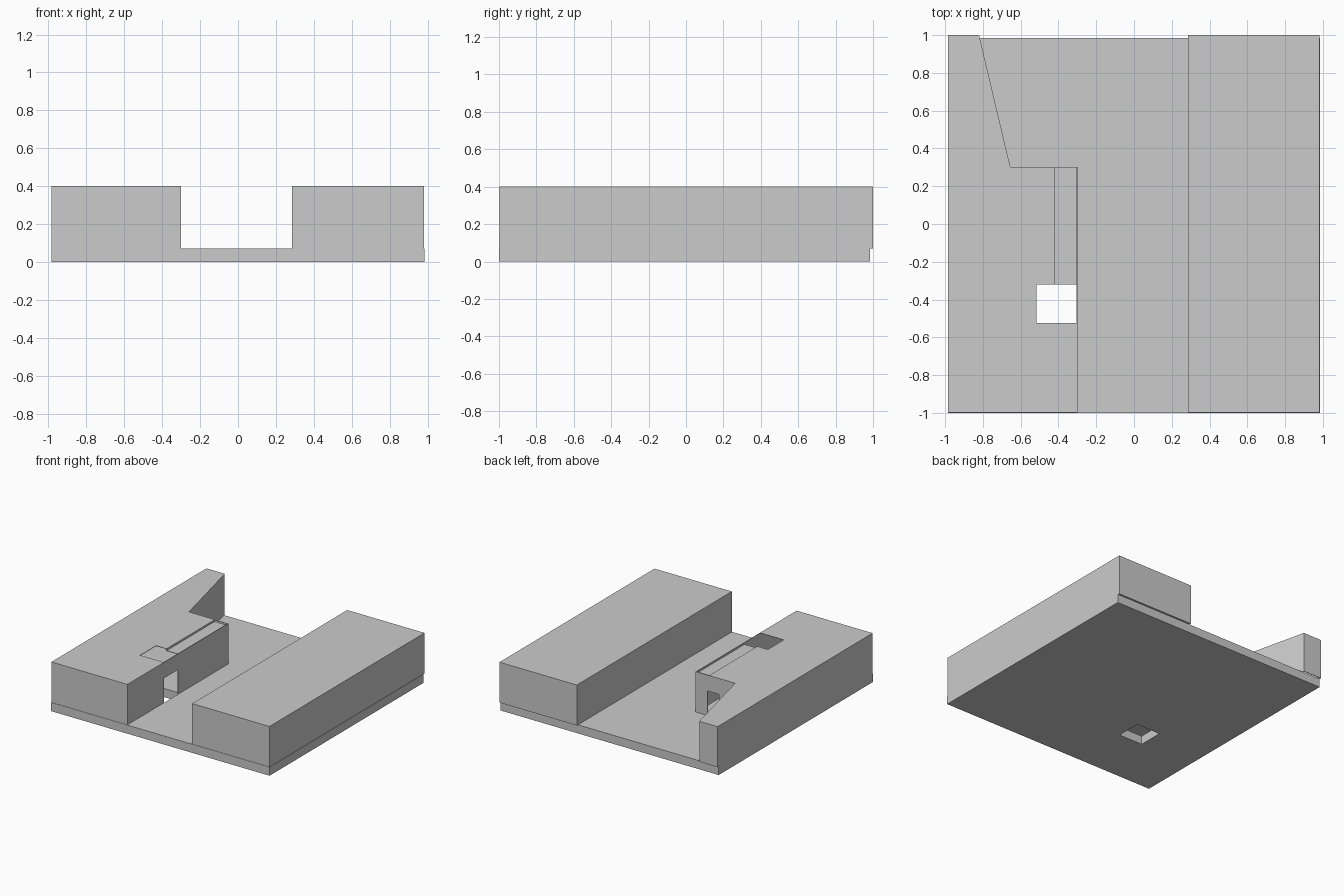
import bpy, bmesh
from mathutils import Vector

if "Cube" in bpy.data.objects:
    bpy.data.objects.remove(bpy.data.objects["Cube"])

FLOOR, TOP, SKIN = 0.07, 0.40, 0.004
DOOR_TOP = 0.27


def mesh_object(name, bm):
    mesh = bpy.data.meshes.new(name)
    bm.to_mesh(mesh)
    bm.free()
    obj = bpy.data.objects.new(name, mesh)
    bpy.context.collection.objects.link(obj)
    return obj


def box(name, lo, hi):
    bm = bmesh.new()
    bmesh.ops.create_cube(bm, size=1)
    lo, hi = Vector(lo), Vector(hi)
    for v in bm.verts:
        v.co = [(lo[i] + hi[i]) / 2 + v.co[i] * (hi[i] - lo[i]) for i in range(3)]
    return mesh_object(name, bm)


def sheet(name, points):
    """Thin panel whose outer face is the given polygon."""
    bm = bmesh.new()
    bm.faces.new([bm.verts.new(p) for p in points])
    obj = mesh_object(name, bm)
    mod = obj.modifiers.new("thickness", 'SOLIDIFY')
    mod.thickness = SKIN
    mod.offset = -1
    return obj


def wall(name, a, b, door=None, top=TOP):
    """Upright panel from a to b; door gives start and end as fractions."""
    a, b = Vector(a), Vector(b)
    profile = [(0, FLOOR)]
    if door:
        s, e = door
        profile += [(s, FLOOR), (s, DOOR_TOP), (e, DOOR_TOP), (e, FLOOR)]
    profile += [(1, FLOOR), (1, top), (0, top)]
    return sheet(name, [(*a.lerp(b, t), z) for t, z in profile])


# ground slab with the shaft opening
base = box("base_slab", (-0.985, -1, 0), (0.985, 0.985, FLOOR))
cutter = box("shaft_cutter", (-0.515, -0.525, -0.1), (-0.30, -0.32, 0.2))
cutter.hide_render = True
cutter.hide_viewport = True
cut = base.modifiers.new("shaft", 'BOOLEAN')
cut.object = cutter
cut.operation = 'DIFFERENCE'
cut.solver = 'EXACT'

# right block
box("right_block", (0.285, -0.997, FLOOR), (0.982, 1, TOP))

# hollow left building: walls run anticlockwise so they face outwards
wall("front_wall", (-0.985, -0.997), (-0.30, -0.997))
y0, y1 = -0.997, 0.30
wall("courtyard_wall", (-0.30, y0), (-0.30, y1),
     door=[(y - y0) / (y1 - y0) for y in (-0.525, -0.345)])
x0, x1 = -0.30, -0.655
wall("back_wall", (x0, 0.303), (x1, 0.303),
     door=[(x - x0) / (x1 - x0) for x in (-0.408, -0.510)])
wall("slanted_wall", (-0.655, 0.303), (-0.82, 1))
wall("tail_wall", (-0.82, 1), (-0.985, 1))
wall("outer_wall", (-0.985, 1), (-0.985, -0.997))

# roof with a notch for the shaft and the sunken strip
roof = [(-0.985, -0.997), (-0.30, -0.997), (-0.30, -0.525), (-0.515, -0.525),
        (-0.515, -0.32), (-0.42, -0.32), (-0.42, 0.303), (-0.655, 0.303),
        (-0.82, 1), (-0.985, 1)]
sheet("roof", [(x, y, TOP) for x, y in roof])
box("sunken_roof_strip", (-0.42, -0.32, TOP - 0.019), (-0.302, 0.30, TOP - 0.015))
box("strip_riser", (-0.424, -0.32, TOP - 0.019), (-0.42, 0.30, TOP - 0.002))
